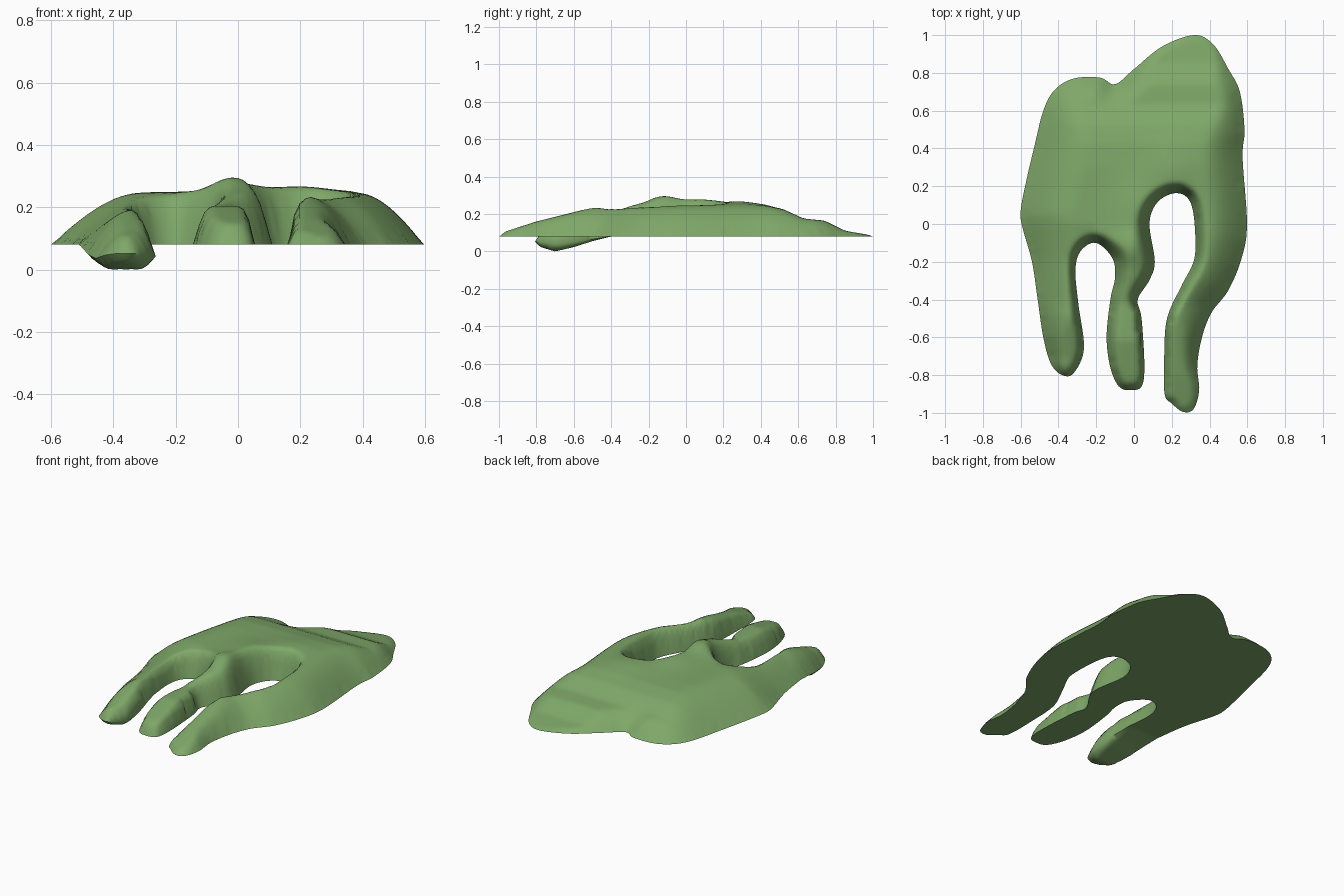
import bpy, bmesh, math
from mathutils import Vector
from mathutils.geometry import delaunay_2d_cdt

if "Cube" in bpy.data.objects:
    bpy.data.objects.remove(bpy.data.objects["Cube"])

BASE = 0.08
STEP = 0.018

# Outline of the puddle, clockwise from the left side
OUTLINE = [
    (-.6, .07), (-.57, .23), (-.53, .4), (-.48, .6), (-.42, .71), (-.32, .77), (-.18, .775),
    (-.1, .74), (0, .82), (.15, .94), (.32, 1), (.42, .95), (.5, .82), (.56, .7), (.585, .5),
    (.575, .35), (.598, 0), (.57, -.18), (.5, -.35), (.41, -.47), (.36, -.6), (.335, -.75),
    (.345, -.88), (.315, -.98), (.26, -.995), (.2, -.95), (.162, -.9), (.16, -.7), (.175, -.5),
    (.25, -.33), (.315, -.2), (.325, -.08), (.31, .08), (.27, .15), (.2, .16), (.12, .11),
    (.082, 0), (.11, -.2), (.08, -.3), (.02, -.4), (.04, -.5), (.055, -.75), (.04, -.86),
    (-.02, -.88), (-.08, -.86), (-.125, -.76), (-.145, -.6), (-.125, -.4), (-.1, -.28),
    (-.115, -.18), (-.2, -.1), (-.28, -.14), (-.31, -.24), (-.295, -.42), (-.265, -.66),
    (-.32, -.79), (-.38, -.8), (-.44, -.74), (-.48, -.6), (-.51, -.4), (-.54, -.2), (-.59, -.02)]

# Crest height above the base, along y
CREST = [(-1, .015), (-.8, .08), (-.6, .13), (-.48, .16), (-.2, .165), (.3, .17), (.42, .165),
         (.52, .145), (.63, .095), (.74, .085), (.85, .03), (1, .005)]
# How far the underside of the left drip sags
SAG = [(-.8, .05), (-.7, .08), (-.6, .057), (-.5, .025), (-.4, 0)]
# Wall steepness by outline index: gentle outside, steep between the drips
WALLS = [(5, .85), (10, 1.0), (19, 1.15), (24, 1.7), (26, 4), (28, 9), (30, 5), (35, 5),
         (39, 4), (41, 7), (44, 3), (47, 3.6), (49, 4), (52, 5), (54, 4), (56, 2.4),
         (58, 1.5), (61, .85)]


def lerp_table(table, t):
    if t <= table[0][0]:
        return table[0][1]
    for (a, va), (b, vb) in zip(table, table[1:]):
        if t <= b:
            return va + (vb - va) * (t - a) / (b - a)
    return table[-1][1]


def steepness(i):
    return next(s for last, s in WALLS if i <= last)


def smooth_outline():
    n, out = len(OUTLINE), []
    for i in range(n):
        p = [Vector(OUTLINE[(i + k) % n]) for k in (-1, 0, 1, 2)]
        count = max(2, round((p[2] - p[1]).length / (STEP * .8)))
        for k in range(count):
            t = k / count
            q = 0.5 * (2 * p[1] + (p[2] - p[0]) * t
                       + (2 * p[0] - 5 * p[1] + 4 * p[2] - p[3]) * t * t
                       + (3 * p[1] - p[0] - 3 * p[2] + p[3]) * t ** 3)
            s = steepness(i) * (1 - t) + steepness((i + 1) % n) * t
            out.append((q.x, q.y, s))
    return out


edge = smooth_outline()
m = len(edge)
segments = list(zip(edge, edge[1:] + edge[:1]))


def inside(x, y):
    hit = False
    for (x1, y1, _), (x2, y2, _) in segments:
        if (y1 > y) != (y2 > y) and x < x1 + (y - y1) * (x2 - x1) / (y2 - y1):
            hit = not hit
    return hit


def edge_distance(x, y):
    """Plain and steepness-weighted distance to the outline."""
    plain = steep = 9.0
    for (x1, y1, s1), (x2, y2, s2) in segments:
        dx, dy = x2 - x1, y2 - y1
        t = max(0, min(1, ((x - x1) * dx + (y - y1) * dy) / (dx * dx + dy * dy)))
        d = math.hypot(x - x1 - t * dx, y - y1 - t * dy)
        plain = min(plain, d)
        steep = min(steep, d * (s1 + (s2 - s1) * t))
    return plain, steep


def bump(x, y, cx, cy, wx, wy):
    return math.exp(-((x - cx) / wx) ** 2 - ((y - cy) / wy) ** 2)


def crest(x, y):
    c = lerp_table(CREST, y)
    c += .045 * bump(x, y, -.02, -.13, .09, .1)
    c += .03 * bump(x, y, .02, .07, .12, .16)
    c += .017 * bump(x, y, .2, .28, .12, .14)
    if x < -.2 and y < 0:                      # left drip droops toward its tip
        c -= .03 * min(1, -y / .2) + .03 * max(0, min(1, (-y - .4) / .3))
    if abs(x + .04) < .13 and y < -.2:         # middle drip lies lower
        c = min(c, .125 + .3 * max(0, y + .42))
    return max(c, .005)


def rise(e, height):
    return height * math.sin(min(1, e / (1.5 * max(height, .02))) * math.pi / 2)


# Fill the outline with an even grid of points
points = [Vector((x, y)) for x, y, _ in edge]
for ix in range(-34, 35):
    for iy in range(-57, 58):
        x, y = ix * STEP, iy * STEP + (ix % 2) * STEP / 2
        if inside(x, y) and edge_distance(x, y)[0] > .009:
            points.append(Vector((x, y)))
flat, _, tris, *_ = delaunay_2d_cdt(points, [(i, (i + 1) % m) for i in range(m)],
                                    [list(range(m))], 1, 1e-6)

# Raise the top skin and sag the underside
bm = bmesh.new()
top, under = [], []
for x, y in flat:
    d, e = edge_distance(x, y)
    rim = d < 1e-4
    sag = lerp_table(SAG, y) if x < -.2 and y < -.4 else 0
    drop = .55 * sag
    t = bm.verts.new((x, y, BASE - drop + (0 if rim else rise(e, crest(x, y) + drop))))
    top.append(t)
    under.append(t if rim else bm.verts.new((x, y, BASE - drop - rise(d * 1.2, sag - drop))))
for f in tris:
    bm.faces.new([top[i] for i in f])
    if any(under[i] is not top[i] for i in f):
        bm.faces.new([under[i] for i in reversed(f)])

# Relax creases without moving the rim
inner = [v for v, u in zip(top, under) if v is not u]
for _ in range(2):
    bmesh.ops.smooth_vert(bm, verts=inner, factor=.4, use_axis_z=True)
bmesh.ops.recalc_face_normals(bm, faces=bm.faces)

mesh = bpy.data.meshes.new("slime_puddle")
bm.to_mesh(mesh)
bm.free()
green = bpy.data.materials.new("slime green")
green.diffuse_color = (.21, .39, .14, 1)
green.use_nodes = True
green.node_tree.nodes["Principled BSDF"].inputs["Base Color"].default_value = green.diffuse_color
mesh.materials.append(green)
slime = bpy.data.objects.new("slime_puddle", mesh)
bpy.context.collection.objects.link(slime)
bpy.context.view_layer.objects.active = slime
slime.select_set(True)
bpy.ops.object.shade_smooth_by_angle(angle=math.radians(65))
